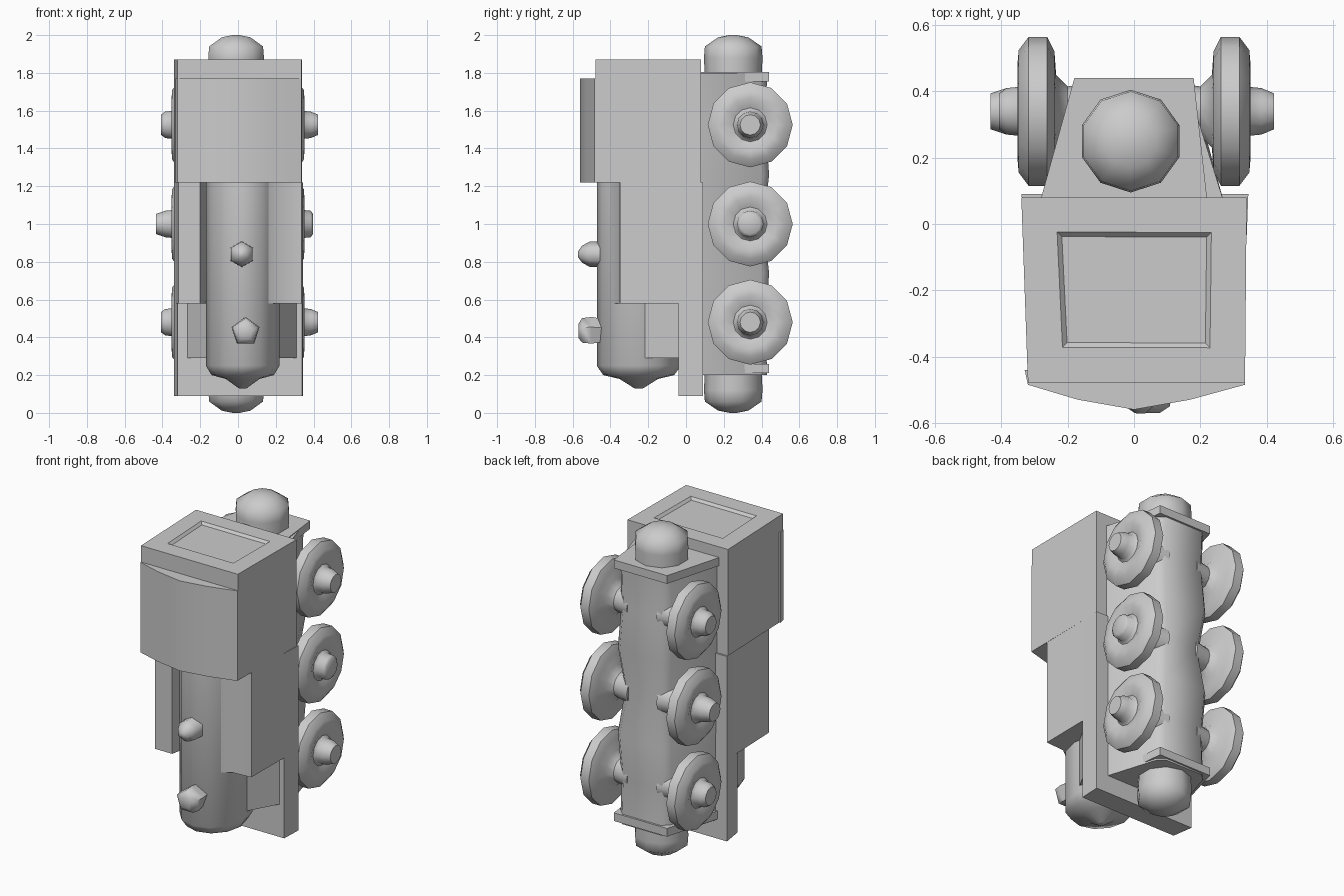
import bpy, bmesh, math
from mathutils import Vector

if "Cube" in bpy.data.objects:
    bpy.data.objects.remove(bpy.data.objects["Cube"])


def finish(name, bm, angle=40):
    bmesh.ops.recalc_face_normals(bm, faces=bm.faces)
    me = bpy.data.meshes.new(name)
    bm.to_mesh(me)
    bm.free()
    ob = bpy.data.objects.new(name, me)
    bpy.context.collection.objects.link(ob)
    bpy.ops.object.select_all(action='DESELECT')
    ob.select_set(True)
    bpy.context.view_layer.objects.active = ob
    bpy.ops.object.shade_smooth_by_angle(angle=math.radians(angle))
    return ob


def skin(bm, loops):
    """Bridge equal-length vertex loops and cap both ends."""
    rows = [[bm.verts.new(p) for p in loop] for loop in loops]
    n = len(rows[0])
    for a, b in zip(rows, rows[1:]):
        for i in range(n):
            j = (i + 1) % n
            bm.faces.new((a[i], a[j], b[j], b[i]))
    bm.faces.new(rows[0])
    return bm.faces.new(rows[-1])


def prism(name, outline, z0, z1, inset=0):
    """Extrude an x-y outline from z0 to z1, optionally with a sunk top panel."""
    bm = bmesh.new()
    top = skin(bm, [[(x, y, z) for x, y in outline] for z in (z0, z1)])
    if inset:
        bmesh.ops.recalc_face_normals(bm, faces=bm.faces)
        bm.normal_update()
        bmesh.ops.inset_individual(bm, faces=[top], thickness=inset)
        bmesh.ops.inset_individual(bm, faces=[top], thickness=0.02, depth=-0.015)
    return finish(name, bm, 10 if inset else 40)


def lathe(name, axis, centre, rings, n, squash=1.0, angle=40):
    """Rings of (distance along axis, radius) around centre."""
    d = Vector(axis)
    u = Vector((0, 1, 0)) if abs(d.y) < 0.5 else Vector((0, 0, 1))
    v = d.cross(u)
    c = Vector(centre)
    loops = []
    for t, r in rings:
        loops.append([c + d * t + u * (r * squash * math.cos(2 * math.pi * i / n))
                      + v * (r * math.sin(2 * math.pi * i / n)) for i in range(n)])
    bm = bmesh.new()
    skin(bm, loops)
    return finish(name, bm, angle)


# Cab and its curved roof
prism("cab", [(-0.34, 0.08), (0.34, 0.08), (0.335, -0.48), (-0.32, -0.48)], 1.22, 1.87, 0.15)
prism("cab_roof", [(-0.33, -0.44), (-0.32, -0.485), (-0.17, -0.53), (0, -0.56),
                   (0.17, -0.53), (0.335, -0.485), (0.335, -0.44)], 1.22, 1.77)

# Side tanks (the right one fairs into the boiler) and footplate
prism("left_tank", [(-0.33, 0.08), (-0.12, 0.08), (-0.2, -0.35), (-0.315, -0.35)], 0.58, 1.23)
prism("right_tank", [(0.34, 0.08), (0.12, 0.08), (0.12, -0.43), (0.21, -0.36),
                     (0.335, -0.35)], 0.58, 1.23)
prism("footplate", [(-0.32, -0.04), (0.34, -0.04), (0.345, 0.09), (-0.34, 0.09)], 0.09, 1.22)

# Boiler with rounded nose, and its saddle
lathe("boiler", (0, 0, 1), (0.025, -0.25, 0),
      [(0.13, 0.02), (0.18, 0.09), (0.2, 0.165), (0.25, 0.195), (1.25, 0.195)], 12, 1.14, 50)
prism("boiler_saddle", [(-0.28, -0.02), (0.32, -0.02), (0.21, -0.22), (-0.16, -0.22)], 0.29, 0.59)

# Chimney and dome on the boiler
for name, x, z, rings, n in (
        ("chimney", 0.04, 0.43, [(0.4, 0.06), (0.5, 0.078), (0.55, 0.072), (0.57, 0.04)], 5),
        ("dome", 0.02, 0.84, [(0.4, 0.07), (0.51, 0.067), (0.55, 0.045), (0.572, 0.015)], 6)):
    lathe(name, (0, -1, 0), (x, 0, z), rings, n, angle=70)

# Tapered underframe, waisted at the axles, with a beam at each end
bm = bmesh.new()
rows = [(0.2, 0.17, 0.43), (0.48, 0.17, 0.42), (0.74, 0.18, 0.44), (1.0, 0.15, 0.41),
        (1.26, 0.18, 0.44), (1.52, 0.17, 0.42), (1.8, 0.17, 0.43)]
skin(bm, [[(-0.27, 0.07, z), (0.27, 0.07, z), (w, y - 0.04, z), (w - 0.04, y, z),
           (0.04 - w, y, z), (-w, y - 0.04, z)] for z, w, y in rows])
finish("underframe", bm, 45)
for name, z in (("front_beam", 0.21), ("rear_beam", 1.755)):
    prism(name, [(-0.28, 0.08), (0.22, 0.08), (0.18, 0.44), (-0.18, 0.44)], z, z + 0.05)

# Rounded coupling cylinders at both ends
for name, d, z in (("front_coupling", -1, 0), ("rear_coupling", 1, 2)):
    lathe(name, (0, 0, d), (-0.01, 0.25, z),
          [(-0.45, 0.14), (-0.12, 0.155), (-0.06, 0.15), (-0.012, 0.08), (0, 0.02)], 10, angle=50)

# Dished wheels with hubs and axle cones
wheel = [(0.1, 0.09), (0.2, 0.075), (0.235, 0.11), (0.24, 0.18), (0.262, 0.225), (0.318, 0.225),
         (0.348, 0.185), (0.352, 0.14), (0.332, 0.09), (0.345, 0.074), (0.385, 0.07),
         (0.42, 0.054)]
for row, z, shift in (("front", 0.48, 0.008), ("middle", 1.0, -0.018), ("rear", 1.525, 0.008)):
    for side, s in (("left", -1), ("right", 1)):
        rings = wheel[:-1] + [(wheel[-1][0] - 0.005 + s * shift, 0.054)]
        lathe(f"{row}_{side}_wheel", (s, 0, 0), (0, 0.34, z), rings, 12, angle=50)
